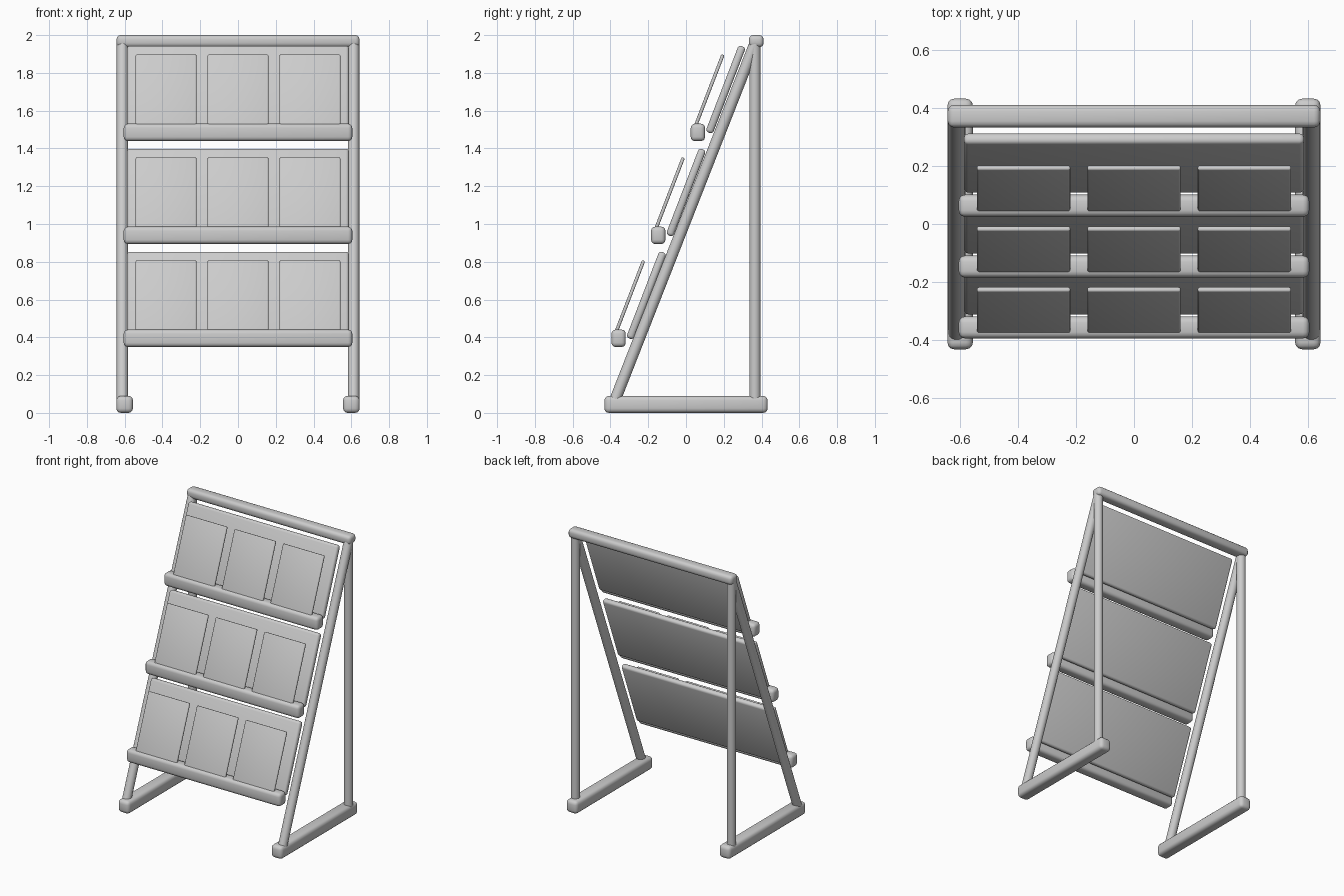
import bpy
from math import atan2, radians
from mathutils import Vector

if "Cube" in bpy.data.objects:
    bpy.data.objects.remove(bpy.data.objects["Cube"], do_unlink=True)

grey = bpy.data.materials.new("light_grey")
grey.use_nodes = True
colour = (0.6, 0.6, 0.6, 1)
grey.diffuse_color = colour
grey.node_tree.nodes["Principled BSDF"].inputs["Base Color"].default_value = colour


def finish(obj, name):
    obj.name = name
    obj.data.materials.append(grey)
    bpy.ops.object.shade_smooth_by_angle(angle=radians(40))
    return obj


def box(name, centre, size, bevel, tilt=0):
    """Rounded box, tilted backwards about x."""
    bpy.ops.mesh.primitive_cube_add(size=1, location=centre)
    obj = bpy.context.object
    obj.scale = size
    bpy.ops.object.transform_apply(location=False, rotation=False, scale=True)
    obj.rotation_euler.x = -tilt
    mod = obj.modifiers.new("rounding", "BEVEL")
    mod.width = bevel
    mod.segments = 3
    bpy.ops.object.modifier_apply(modifier=mod.name)
    return finish(obj, name)


def tube(name, start, end, radius):
    """Round tube between two points."""
    a, b = Vector(start), Vector(end)
    bpy.ops.mesh.primitive_cylinder_add(vertices=24, radius=radius,
                                        depth=(b - a).length, location=(a + b) / 2)
    obj = bpy.context.object
    obj.rotation_euler = (b - a).to_track_quat("Z", "Y").to_euler()
    return finish(obj, name)


# Side frames: foot, upright post and slanted leg
for side, s in (("left", 1), ("right", -1)):
    box(side + "_foot", (s * 0.6, 0, 0.045), (0.088, 0.865, 0.09), 0.024)
    x = s * 0.612
    tube(side + "_back_post", (x, 0.365, 0.07), (x, 0.365, 1.96), 0.03)
    tube(side + "_slanted_leg", (x, -0.375, 0.07), (x, 0.365, 1.955), 0.03)

# Bar joining the frames at the top
box("top_bar", (0, 0.372, 1.968), (1.286, 0.078, 0.064), 0.022)

# Three display tiers, each with a back panel, a front lip and three cards
step_y, step_z = 0.21, 0.545
tilt = atan2(step_y, step_z)
for i, tier in enumerate(("lower", "middle", "upper")):
    dy, dz = i * step_y, i * step_z
    box(tier + "_back_panel", (0, -0.21 + dy, 0.622 + dz), (1.175, 0.04, 0.49), 0.016, tilt)
    box(tier + "_front_lip", (0, -0.357 + dy, 0.395 + dz), (1.21, 0.076, 0.092), 0.022)
    for j, place in enumerate(("right", "centre", "left")):
        box(f"{tier}_{place}_card", ((j - 1) * 0.381, -0.3 + dy, 0.61 + dz),
            (0.322, 0.018, 0.42), 0.007, tilt)
